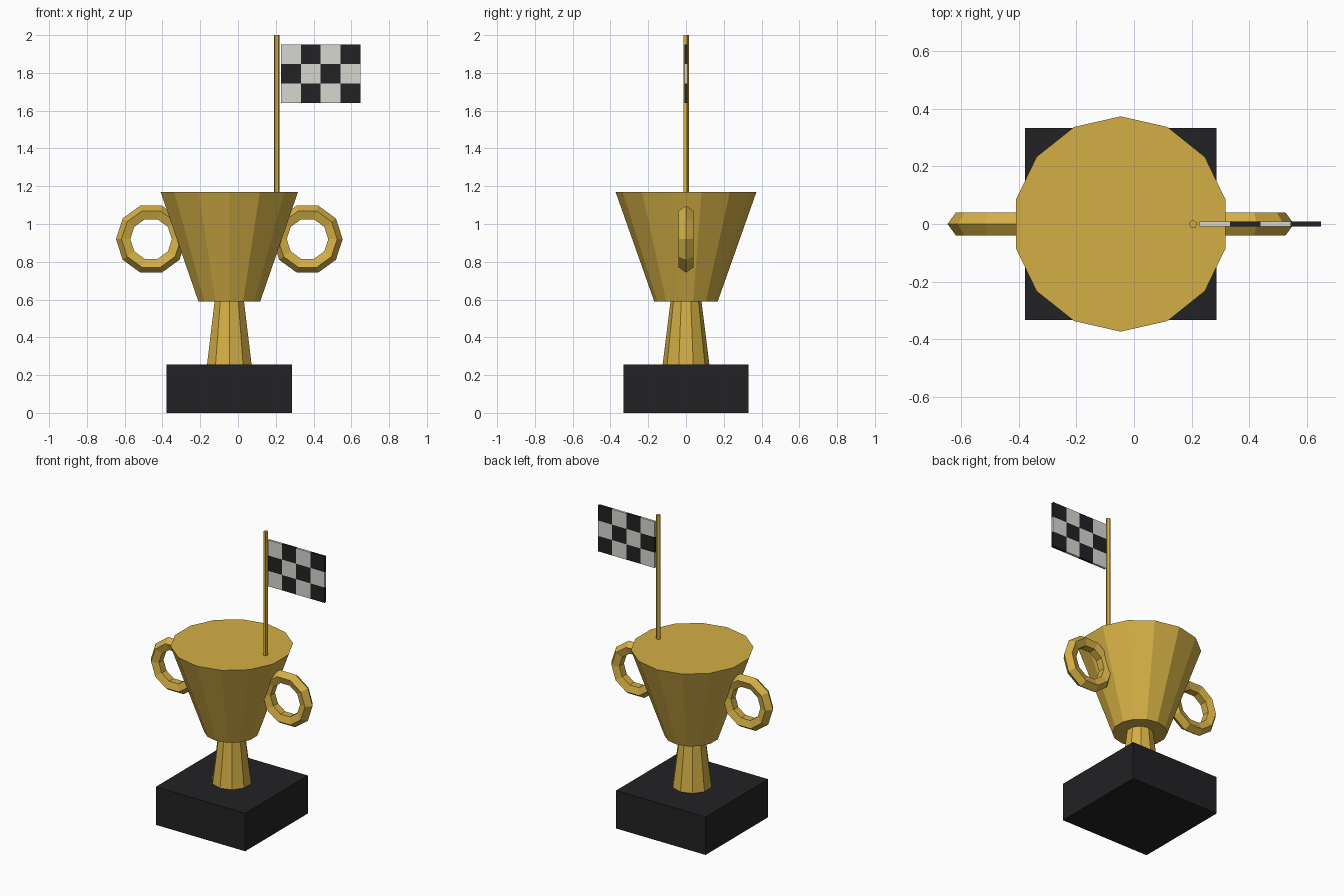
import bpy, bmesh
from math import pi

if "Cube" in bpy.data.objects:
    bpy.data.objects.remove(bpy.data.objects["Cube"])

CX = -0.046  # cup axis


def material(name, color):
    m = bpy.data.materials.new(name)
    m.diffuse_color = (*color, 1)
    m.use_nodes = True
    m.node_tree.nodes["Principled BSDF"].inputs["Base Color"].default_value = m.diffuse_color
    return m


gold = material("gold", (0.66, 0.43, 0.06))
black = material("black", (0.016, 0.016, 0.018))
white = material("white", (0.68, 0.68, 0.64))


def finish(name, mat):
    ob = bpy.context.object
    ob.name = ob.data.name = name
    ob.data.materials.append(mat)
    return ob


def tapered(name, sides, r1, r2, z1, z2, x=CX):
    bpy.ops.mesh.primitive_cone_add(vertices=sides, radius1=r1, radius2=r2,
                                    depth=z2 - z1, location=(x, 0, (z1 + z2) / 2))
    return finish(name, gold)


# Square plinth
bpy.ops.mesh.primitive_cube_add(size=1, location=(CX, 0, 0.1275))
base = finish("base", black)
base.scale = (0.664, 0.664, 0.255)

# Stem, cup and flag pole
tapered("stem", 10, 0.124, 0.082, 0.255, 0.59)
tapered("cup", 14, 0.168, 0.373, 0.59, 1.17)
tapered("flag_pole", 5, 0.015, 0.015, 1.17, 2.0, x=0.205)

# Ring handles on both sides
for side, label in ((-1, "left"), (1, "right")):
    bpy.ops.mesh.primitive_torus_add(major_segments=10, minor_segments=5,
                                     major_radius=0.144, minor_radius=0.042,
                                     location=(CX + side * 0.414, 0, 0.92),
                                     rotation=(pi / 2, 0, 0))
    finish(label + "_handle", gold)

# Chequered flag: 4 x 3 grid given thickness
cols, rows = 4, 3
x0, x1, z0, z1 = 0.227, 0.648, 1.64, 1.95
bm = bmesh.new()
grid = [[bm.verts.new((x0 + (x1 - x0) * i / cols, 0, z0 + (z1 - z0) * j / rows))
         for i in range(cols + 1)] for j in range(rows + 1)]
for j in range(rows):
    for i in range(cols):
        f = bm.faces.new((grid[j][i], grid[j][i + 1], grid[j + 1][i + 1], grid[j + 1][i]))
        f.material_index = (i + j) % 2
mesh = bpy.data.meshes.new("flag")
bm.to_mesh(mesh)
bm.free()
mesh.materials.append(white)
mesh.materials.append(black)
flag = bpy.data.objects.new("flag", mesh)
bpy.context.collection.objects.link(flag)
solid = flag.modifiers.new("thickness", "SOLIDIFY")
solid.thickness = 0.016
solid.offset = 0
